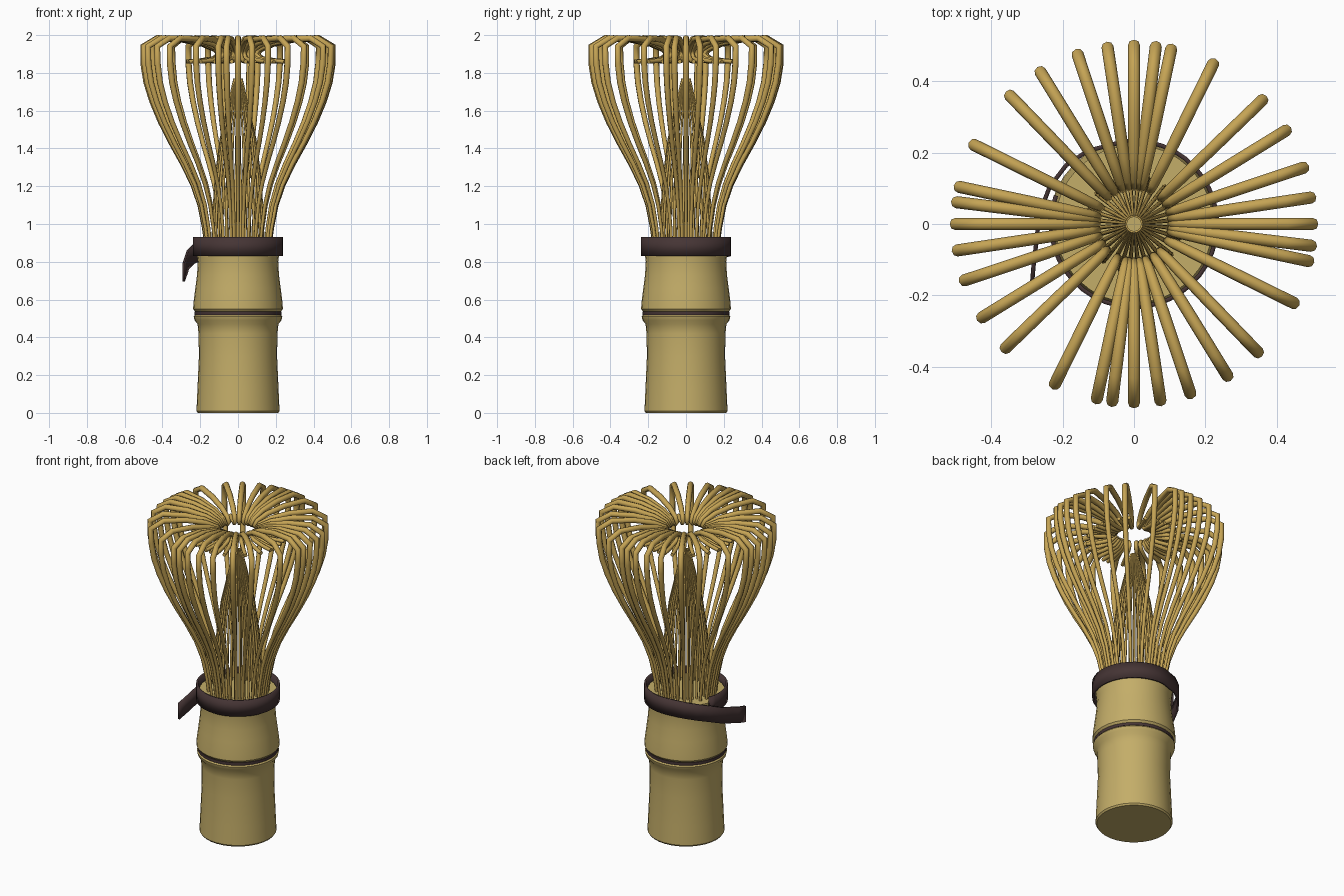
import bpy, bmesh
from math import sin, cos, pi, radians

if "Cube" in bpy.data.objects:
    bpy.data.objects.remove(bpy.data.objects["Cube"])


def material(name, rgb):
    m = bpy.data.materials.new(name)
    m.diffuse_color = (*rgb, 1)
    m.use_nodes = True
    m.node_tree.nodes["Principled BSDF"].inputs["Base Color"].default_value = m.diffuse_color
    return m


BAMBOO = material("bamboo", (0.55, 0.42, 0.14))
TINE = material("tine_bamboo", (0.56, 0.37, 0.09))
CLOTH = material("dark_binding", (0.06, 0.035, 0.035))


def finish(bm, name, mat):
    bmesh.ops.recalc_face_normals(bm, faces=bm.faces)
    me = bpy.data.meshes.new(name)
    bm.to_mesh(me)
    bm.free()
    me.materials.append(mat)
    ob = bpy.data.objects.new(name, me)
    bpy.context.collection.objects.link(ob)
    bpy.context.view_layer.objects.active = ob
    ob.select_set(True)
    bpy.ops.object.shade_smooth_by_angle(angle=radians(35))
    ob.select_set(False)
    return ob


def lathe(name, profile, mat, sides=32, closed=False):
    bm = bmesh.new()
    rings = [[bm.verts.new((r * cos(2 * pi * i / sides), r * sin(2 * pi * i / sides), z))
              for i in range(sides)] for r, z in profile]
    pairs = list(zip(rings, rings[1:]))
    if closed:
        pairs.append((rings[-1], rings[0]))
    else:
        bm.faces.new(rings[0])
        bm.faces.new(rings[-1])
    for a, b in pairs:
        for i in range(sides):
            j = (i + 1) % sides
            bm.faces.new((a[i], a[j], b[j], b[i]))
    return finish(bm, name, mat)


def tines(name, profile, angles, mat):
    # One swept round spline per tine; profile holds (radius, height, thickness)
    cu = bpy.data.curves.new(name, 'CURVE')
    cu.dimensions = '3D'
    cu.bevel_depth = 1.0
    cu.bevel_resolution = 2
    cu.use_fill_caps = True
    for a in angles:
        s = cu.splines.new('POLY')
        s.points.add(len(profile) - 1)
        for p, (r, z, t) in zip(s.points, profile):
            p.co = (r * cos(a), r * sin(a), z, 1)
            p.radius = t
    cu.materials.append(mat)
    ob = bpy.data.objects.new(name, cu)
    bpy.context.collection.objects.link(ob)
    return ob


# Handle with bamboo node
lathe("handle", [(0.213, 0), (0.22, 0.01), (0.215, 0.12), (0.207, 0.3), (0.209, 0.42),
                 (0.214, 0.47), (0.23, 0.49), (0.235, 0.51), (0.224, 0.523), (0.224, 0.533),
                 (0.238, 0.55), (0.235, 0.59), (0.226, 0.66), (0.217, 0.73), (0.213, 0.8),
                 (0.22, 0.86), (0.222, 0.89)], BAMBOO)

# Dark line in the node groove
lathe("node_ring", [(0.215, 0.518), (0.23, 0.518), (0.23, 0.536), (0.215, 0.536)],
      CLOTH, closed=True)

# Outer curled tines: same spacing repeated in each quadrant
offsets = (0, 8.5, 18.4, 31.6, 44, 63.7, 78, 83)
angles = [radians(q * 90 + o) for q in range(4) for o in offsets]
tines("outer_tines", [
    (0.170, 0.88, 0.008), (0.182, 0.98, 0.009), (0.205, 1.10, 0.010), (0.242, 1.21, 0.011),
    (0.295, 1.32, 0.012), (0.355, 1.43, 0.013), (0.41, 1.54, 0.014), (0.455, 1.65, 0.015),
    (0.485, 1.75, 0.016), (0.5, 1.85, 0.017), (0.502, 1.94, 0.017), (0.428, 1.983, 0.017),
    (0.30, 1.978, 0.017), (0.19, 1.955, 0.016), (0.125, 1.925, 0.014), (0.105, 1.90, 0.012),
    (0.13, 1.877, 0.012), (0.20, 1.865, 0.012), (0.275, 1.86, 0.011)], angles, TINE)

# Inner tines gathered to a point
tines("inner_tines", [(0.135, 0.88, 0.007), (0.13, 1.05, 0.007), (0.117, 1.25, 0.007),
                      (0.092, 1.45, 0.006), (0.05, 1.64, 0.005), (0.022, 1.77, 0.003)],
      [2 * pi * (i + 0.5) / 32 for i in range(32)], TINE)

# Binding strip: one turn, then a loose tail sloping down and outward
path = [(0.233 * cos(radians(d)), 0.233 * sin(radians(d)), 0.88) for d in range(160, 466, 9)]
path += [(-0.13, 0.205, 0.872), (-0.19, 0.165, 0.86), (-0.236, 0.105, 0.84),
         (-0.265, 0.03, 0.81), (-0.275, -0.06, 0.78), (-0.282, -0.12, 0.76), (-0.287, -0.18, 0.745)]
bm = bmesh.new()
rows = [(bm.verts.new((x, y, z - 0.05)), bm.verts.new((x, y, z + 0.05))) for x, y, z in path]
for a, b in zip(rows, rows[1:]):
    bm.faces.new((a[0], b[0], b[1], a[1]))
strip = finish(bm, "binding_strip", CLOTH)
mod = strip.modifiers.new("thickness", 'SOLIDIFY')
mod.thickness = 0.012
mod.offset = 0
